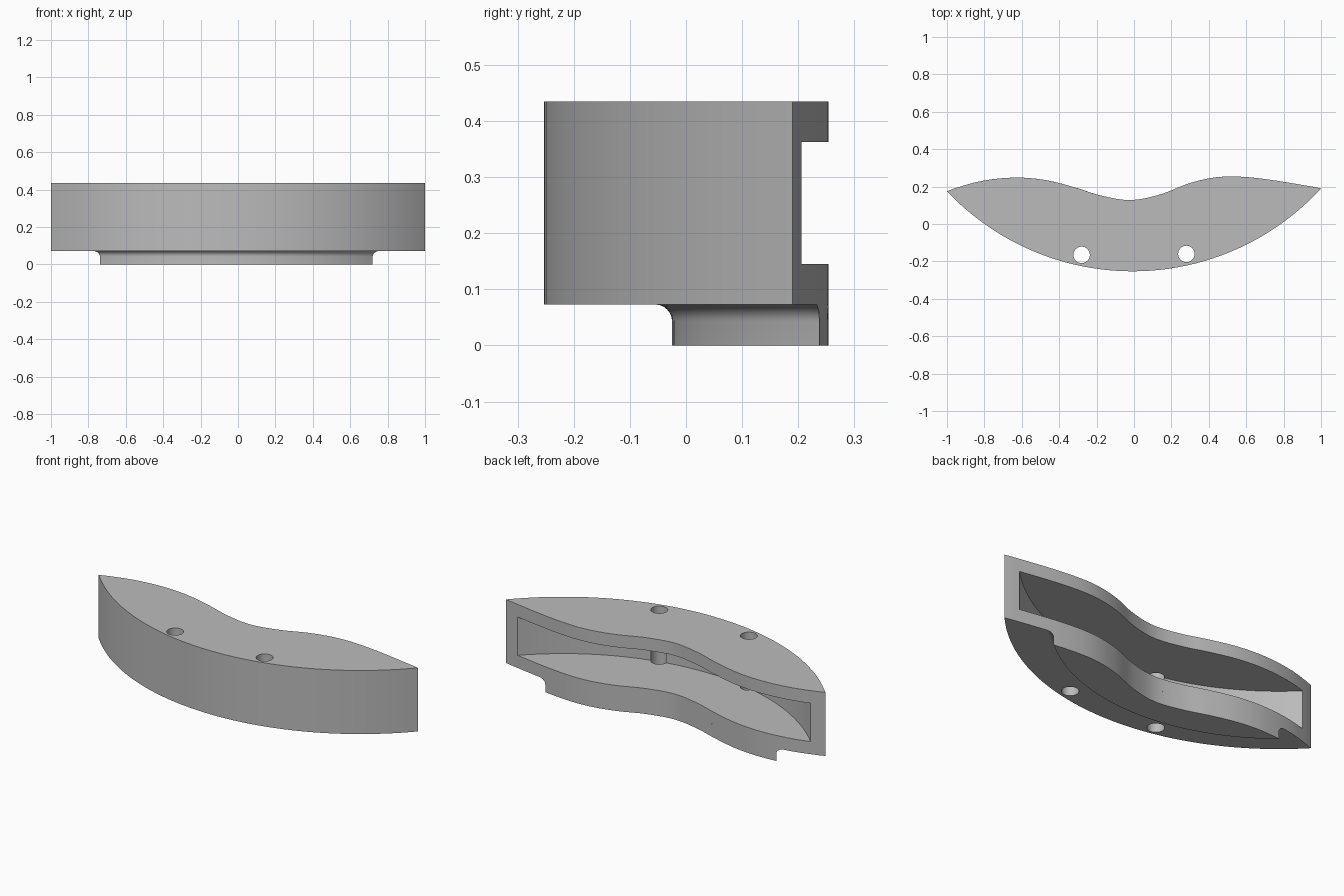
import bpy, bmesh, math

if "Cube" in bpy.data.objects:
    bpy.data.objects.remove(bpy.data.objects["Cube"], do_unlink=True)

# Main dimensions
CX, CY, R = -0.007, 1.113, 1.366          # centre and radius of the front arc
BOTTOM, TOP, WALL = 0.073, 0.435, 0.072
BACK = [(-1.0, 0.178), (-0.825, 0.228), (-0.64, 0.248), (-0.48, 0.236),
        (-0.32, 0.197), (-0.18, 0.153), (-0.02, 0.128), (0.14, 0.158),
        (0.29, 0.216), (0.42, 0.247), (0.54, 0.254), (0.71, 0.239), (1.0, 0.192)]

grey = bpy.data.materials.new("light grey")
grey.use_nodes = True
COLOUR = (0.5, 0.5, 0.5, 1)
grey.diffuse_color = COLOUR
grey.node_tree.nodes["Principled BSDF"].inputs["Base Color"].default_value = COLOUR


def slope(i):
    a, b = BACK[max(i - 1, 0)], BACK[min(i + 1, len(BACK) - 1)]
    return (b[1] - a[1]) / (b[0] - a[0])


def back_y(x):
    """Smooth wavy back edge as a height over x."""
    i = 0
    while i < len(BACK) - 2 and x > BACK[i + 1][0]:
        i += 1
    (x0, y0), (x1, y1) = BACK[i], BACK[i + 1]
    h = x1 - x0
    t = (x - x0) / h
    return ((2*t**3 - 3*t**2 + 1) * y0 + (t**3 - 2*t**2 + t) * h * slope(i)
            + (3*t**2 - 2*t**3) * y1 + (t**3 - t**2) * h * slope(i + 1))


def arc_end(radius, side):
    """X where the arc of this radius meets the back edge."""
    near, far = 0.0, min(radius, 1.0)
    for _ in range(40):
        mid = (near + far) / 2
        x = side * mid
        y = CY - math.sqrt(max(radius**2 - (x - CX)**2, 0))
        near, far = (mid, far) if y < back_y(x) else (near, mid)
    return side * near


def arc(radius, n=48):
    a0, a1 = (math.asin((arc_end(radius, s) - CX) / radius) for s in (-1, 1))
    angles = [a0 + (a1 - a0) * i / n for i in range(n + 1)]
    return [(CX + radius * math.sin(a), CY - radius * math.cos(a)) for a in angles]


def crescent(radius, n=64):
    front = arc(radius)
    x0, x1 = front[0][0], front[-1][0]
    xs = [x1 + (x0 - x1) * i / n for i in range(1, n)]
    return front + [(x, back_y(x)) for x in xs]


def loft(name, layers, cap_top=True):
    """Solid from (outline, z) layers with equal point counts."""
    bm = bmesh.new()
    rings = [[bm.verts.new((x, y, z)) for x, y in outline] for outline, z in layers]
    for low, high in zip(rings, rings[1:]):
        for i in range(len(low)):
            j = (i + 1) % len(low)
            bm.faces.new((low[i], low[j], high[j], high[i]))
    bm.faces.new(rings[0][::-1])
    if cap_top:
        bm.faces.new(rings[-1])
    mesh = bpy.data.meshes.new(name)
    bm.to_mesh(mesh)
    bm.free()
    mesh.materials.append(grey)
    obj = bpy.data.objects.new(name, mesh)
    bpy.context.collection.objects.link(obj)
    return obj


def activate(obj):
    bpy.ops.object.select_all(action='DESELECT')
    obj.select_set(True)
    bpy.context.view_layer.objects.active = obj


def cut(obj, cutter):
    activate(obj)
    mod = obj.modifiers.new("cut", 'BOOLEAN')
    mod.operation, mod.solver, mod.object = 'DIFFERENCE', 'EXACT', cutter
    bpy.ops.object.modifier_apply(modifier=mod.name)
    bpy.data.objects.remove(cutter, do_unlink=True)


# Crescent housing, hollowed from the back
outline = crescent(R)
housing = loft("housing", [(outline, BOTTOM), (outline, TOP)])
pocket = arc(R - WALL)
pocket += [(pocket[-1][0], 0.4), (pocket[0][0], 0.4)]
cut(housing, loft("pocket_cutter", [(pocket, BOTTOM + WALL), (pocket, TOP - WALL)]))

# Two vertical screw holes through the front wall
for x, y in ((-0.28, -0.165), (0.28, -0.16)):
    ring = [(x + 0.044 * math.cos(math.tau * i / 32),
             y + 0.044 * math.sin(math.tau * i / 32)) for i in range(32)]
    cut(housing, loft("hole_cutter", [(ring, 0), (ring, 0.5)]))

# Lower lip, flaring into the housing with a concave fillet
FILLET, LIP_R = 0.03, R - 0.228
layers = [(crescent(LIP_R), 0)]
for i in range(9):
    a = math.pi / 2 * i / 8
    layers.append((crescent(LIP_R + FILLET * (1 - math.cos(a))),
                   BOTTOM - FILLET + FILLET * math.sin(a)))
lip = loft("lower_lip", layers, cap_top=False)

for obj in (housing, lip):
    activate(obj)
    bpy.ops.object.shade_smooth_by_angle(angle=math.radians(30))
